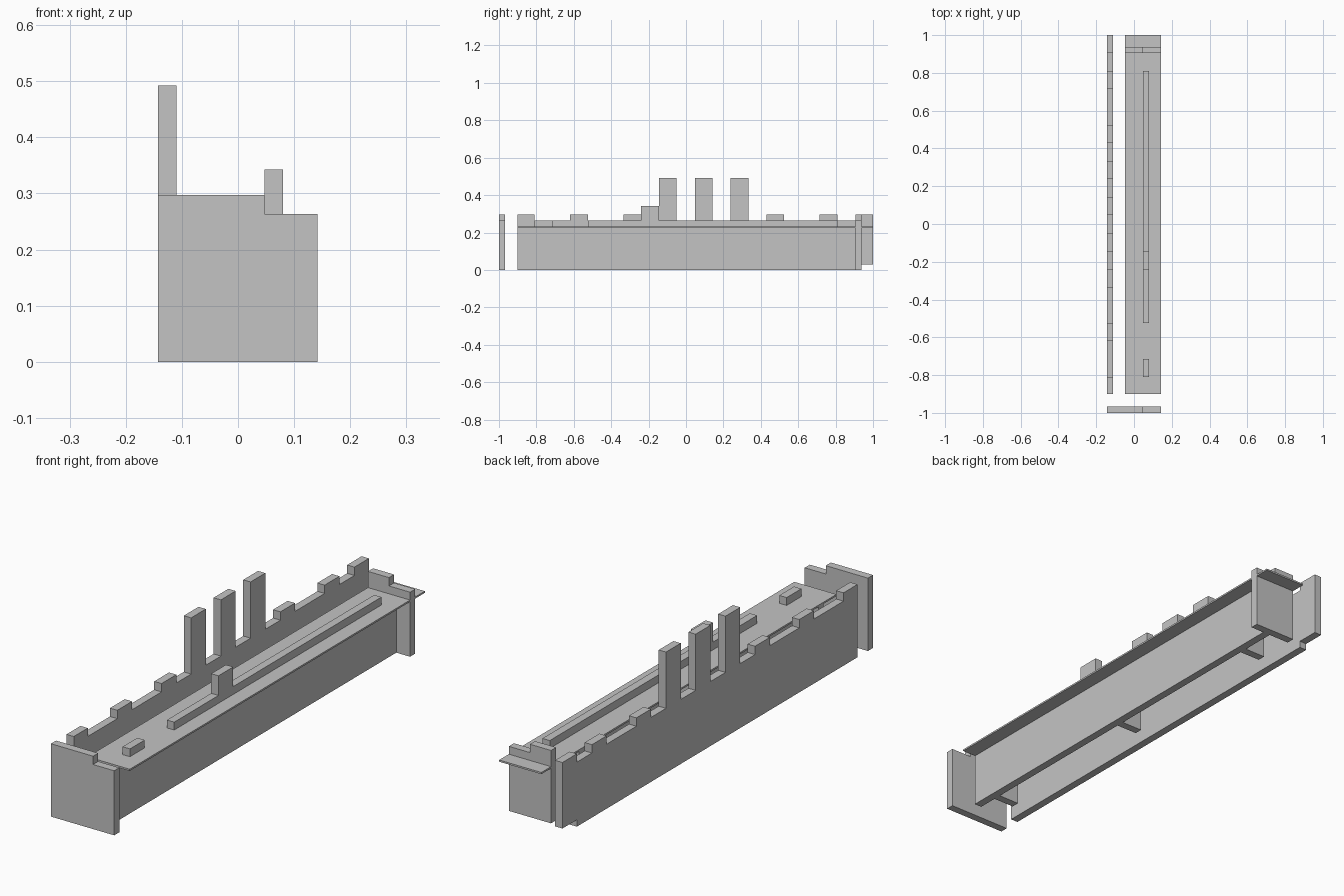
import bpy

if "Cube" in bpy.data.objects:
    bpy.data.objects.remove(bpy.data.objects["Cube"])

T = 0.033          # panel thickness
BASE, TAB = 0.263, 0.297   # panel top and raised tab heights

grey = bpy.data.materials.new("plain grey")
grey.diffuse_color = (0.55, 0.55, 0.55, 1)
grey.use_nodes = True
grey.node_tree.nodes["Principled BSDF"].inputs["Base Color"].default_value = grey.diffuse_color


def panel(name, profile, axis, start, end):
    """Extrude a flat outline along x (outline in y, z) or y (outline in x, z)."""
    def point(u, v, d):
        return (d, u, v) if axis == 'x' else (u, d, v)
    n = len(profile)
    verts = [point(u, v, d) for d in (start, end) for u, v in profile]
    faces = [list(range(n)), list(range(2 * n - 1, n - 1, -1))]
    faces += [[(i + 1) % n, i, i + n, (i + 1) % n + n] for i in range(n)]
    if axis == 'x':
        faces = [f[::-1] for f in faces]
    mesh = bpy.data.meshes.new(name)
    mesh.from_pydata(verts, [], [f[::-1] for f in faces])
    mesh.update()
    mesh.materials.append(grey)
    obj = bpy.data.objects.new(name, mesh)
    bpy.context.collection.objects.link(obj)
    return obj


def rect(u0, u1, v0, v1):
    return [(u0, v0), (u1, v0), (u1, v1), (u0, v1)]


def toothed_top(steps):
    """Stepped upper edge from (y0, y1, z) runs, ordered from back to front."""
    return [p for y0, y1, z in reversed(steps) for p in ((y1, z), (y0, z))]


# Tall side wall with battlement tabs and three posts
tabs = [(-0.90, -0.81, TAB), (-0.62, -0.525, TAB), (-0.335, -0.24, TAB),
        (-0.145, -0.05, 0.492), (0.047, 0.142, 0.492), (0.238, 0.333, 0.492),
        (0.43, 0.524, TAB), (0.715, 0.81, TAB), (0.907, 1.0, TAB)]
steps = []
for a, b in zip(tabs, tabs[1:]):
    steps += [a, (a[1], b[0], BASE)]
steps.append(tabs[-1])
lower = [(-0.90, 0), (0.907, 0), (0.907, 0.028), (1.0, 0.028)]
panel("tabbed_side_wall", lower + toothed_top(steps), 'x', -0.143, -0.143 + T)

# Inner wall whose tabs pass up through the shelf
Z = 0.224
inner = [(-0.90, -0.81, Z), (-0.81, -0.715, BASE), (-0.715, -0.525, Z),
         (-0.525, -0.24, BASE), (-0.24, -0.145, 0.343), (-0.145, 0.81, BASE),
         (0.81, 0.905, Z)]
panel("inner_wall", [(-0.90, 0), (0.905, 0)] + toothed_top(inner),
      'x', 0.047, 0.047 + T)

# Thin shelf
panel("shelf", rect(-0.90, 1.0, Z, 0.231), 'x', -0.048, 0.142)

# End plates with a lower step on one side
for name, x0, y0 in (("front_plate", -0.143, -1.0), ("back_plate", -0.048, 0.905)):
    outline = [(x0, 0), (0.142, 0), (0.142, BASE), (0.047, BASE), (0.047, TAB), (x0, TAB)]
    panel(name, outline, 'y', y0, y0 + T)

# Ribs under the shelf
for i, y in enumerate((-0.80, -0.03, 0.74)):
    panel(f"shelf_rib_{i + 1}", rect(-0.048, 0.047, 0, Z), 'y', y - T / 2, y + T / 2)
